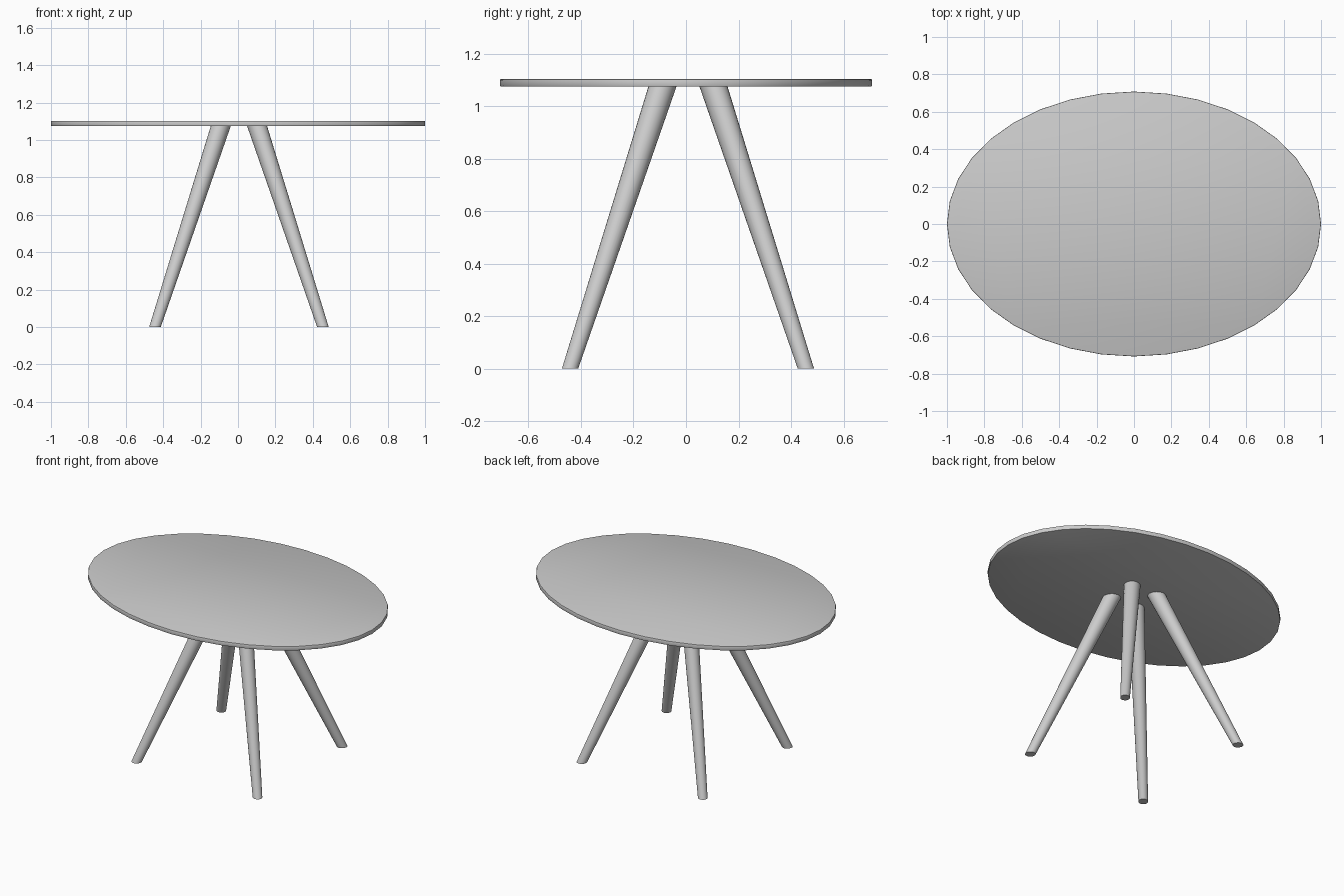
import bpy
import bmesh
import math
from mathutils import Vector, Matrix

cube = bpy.data.objects.get("Cube")
if cube:
    bpy.data.objects.remove(cube, do_unlink=True)

grey = bpy.data.materials.new("light_grey")
grey.use_nodes = True
colour = (0.6, 0.6, 0.6, 1)
grey.diffuse_color = colour
grey.node_tree.nodes["Principled BSDF"].inputs["Base Color"].default_value = colour


def add_object(name, bm):
    """Turn a bmesh into a smooth-shaded grey object."""
    bmesh.ops.recalc_face_normals(bm, faces=bm.faces)
    mesh = bpy.data.meshes.new(name)
    bm.to_mesh(mesh)
    bm.free()
    mesh.materials.append(grey)
    obj = bpy.data.objects.new(name, mesh)
    bpy.context.collection.objects.link(obj)
    bpy.ops.object.select_all(action="DESELECT")
    obj.select_set(True)
    bpy.context.view_layer.objects.active = obj
    bpy.ops.object.shade_smooth_by_angle(angle=math.radians(35))
    return obj


# Oval top with softened rims
TOP_LOW, TOP_HIGH = 1.074, 1.103
bm = bmesh.new()
bmesh.ops.create_cone(
    bm, cap_ends=True, segments=36, radius1=1, radius2=1, depth=TOP_HIGH - TOP_LOW,
    matrix=Matrix.Translation((0, 0, (TOP_LOW + TOP_HIGH) / 2)))
bmesh.ops.scale(bm, vec=(1, 0.708, 1), verts=bm.verts)
rims = [e for e in bm.edges if abs(e.verts[0].co.z - e.verts[1].co.z) < 0.001]
bmesh.ops.bevel(bm, geom=rims, offset=0.004, segments=2, profile=0.5, affect="EDGES")
add_object("table_top", bm)


def leg(name, sx, sy):
    """Splayed round leg, tapering to a foot cut level with the floor."""
    centre = Vector((0.005, 0.0075, 0))
    bm = bmesh.new()
    rings = []
    out = Vector((sx, sy, 0)).normalized()
    side = Vector((-out.y, out.x, 0))
    for z, offset, radius in ((0, 0.449, 0.0295), (TOP_LOW + 0.004, 0.096, 0.051)):
        middle = centre + Vector((sx * offset, sy * offset, z))
        ring = []
        for i in range(24):
            a = math.tau * i / 24
            ring.append(bm.verts.new(
                middle + out * (radius * 1.1 * math.cos(a)) + side * (radius * math.sin(a))))
        rings.append(ring)
    for i in range(24):
        j = (i + 1) % 24
        bm.faces.new((rings[0][i], rings[0][j], rings[1][j], rings[1][i]))
    bm.faces.new(rings[0])
    add_object(name, bm)


# Four legs
for sy, depth_name in ((-1, "front"), (1, "back")):
    for sx, side_name in ((-1, "right"), (1, "left")):
        leg(f"{depth_name}_{side_name}_leg", sx, sy)
